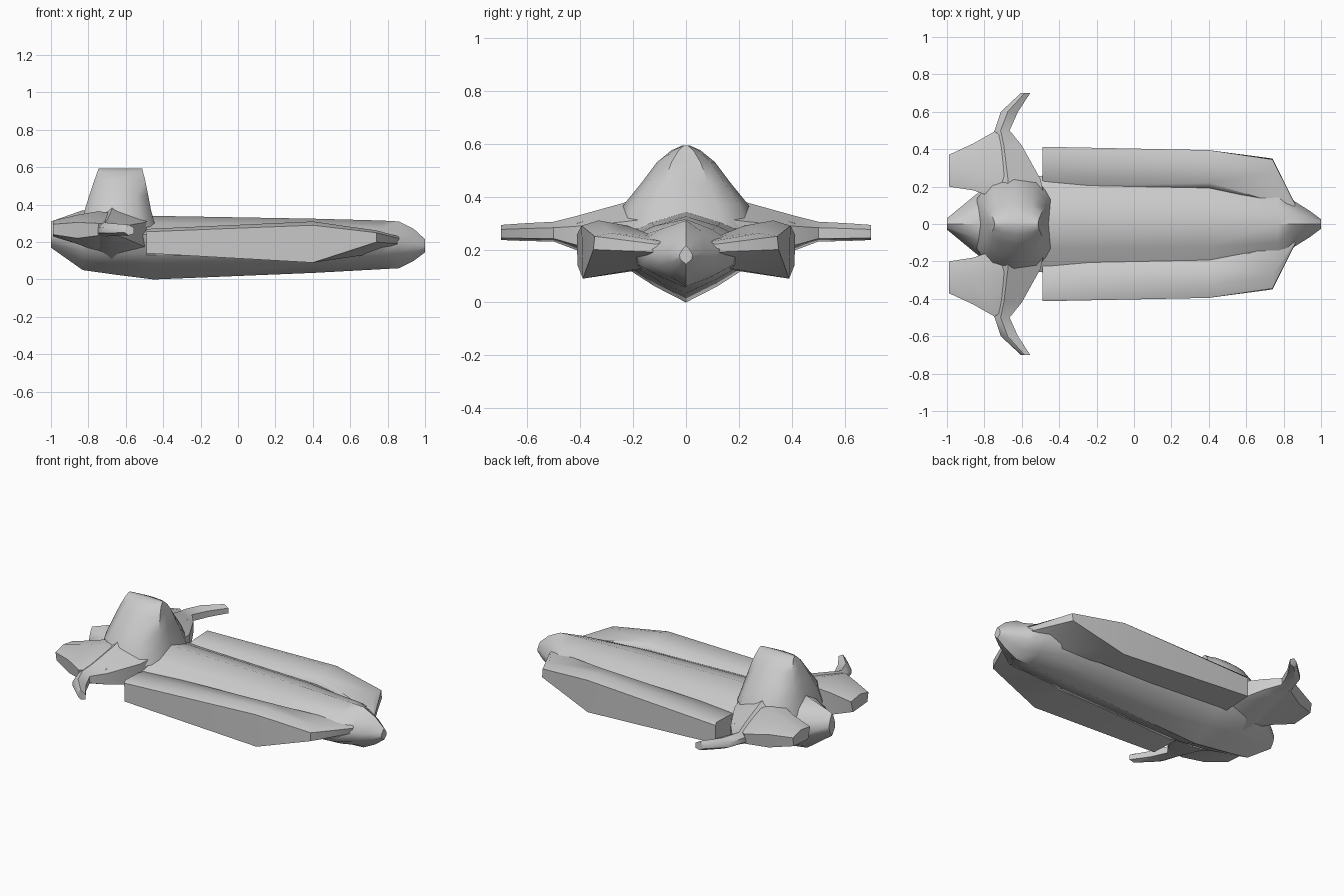
import bpy, bmesh, math

if "Cube" in bpy.data.objects:
    bpy.data.objects.remove(bpy.data.objects["Cube"])


def loft(name, rings, mirror=False, angle=38):
    """Skin a row of closed rings, cap both ends, optionally mirror across y."""
    bm = bmesh.new()
    rows = [[bm.verts.new(p) for p in ring] for ring in rings]
    n = len(rows[0])
    for a, b in zip(rows, rows[1:]):
        for i in range(n):
            j = (i + 1) % n
            bm.faces.new((a[i], a[j], b[j], b[i]))
    bm.faces.new(rows[0])
    bm.faces.new(rows[-1])
    bmesh.ops.recalc_face_normals(bm, faces=bm.faces)
    me = bpy.data.meshes.new(name)
    bm.to_mesh(me)
    bm.free()
    ob = bpy.data.objects.new(name, me)
    bpy.context.collection.objects.link(ob)
    bpy.ops.object.select_all(action='DESELECT')
    ob.select_set(True)
    bpy.context.view_layer.objects.active = ob
    bpy.ops.object.shade_smooth_by_angle(angle=math.radians(angle))
    if mirror:
        m = ob.modifiers.new("mirror", 'MIRROR')
        m.use_axis = (False, True, False)
        m.use_mirror_merge = False
    return ob


# main hull: diamond-like sections (x, half width, top, middle, bottom)
def hull_ring(x, w, zt, zm, zb):
    half = [(0, zt), (w * .5, zm + (zt - zm) * .62), (w, zm),
            (w * .88, zm + (zb - zm) * .45), (w * .45, zm + (zb - zm) * .75), (0, zb)]
    other = [(-y, z) for y, z in half[-2:0:-1]]
    return [(x, y, z) for y, z in half + other]


loft("hull", [hull_ring(*s) for s in (
    (-1.0, .03, .31, .24, .17),
    (-.83, .17, .37, .24, .05),
    (-.65, .25, .36, .24, .025),
    (-.45, .26, .34, .24, .0),
    (.40, .24, .325, .23, .035),
    (.77, .20, .315, .21, .055),
    (.86, .12, .31, .20, .06),
    (.94, .07, .27, .19, .10),
    (1.0, .025, .215, .18, .145))], angle=50)

# side pods, flat at the rear and blending into the nose
pod = (
    (-.49, [(.20, .25), (.27, .265), (.40, .27), (.413, .255), (.41, .14), (.20, .13)]),
    (.40, [(.19, .25), (.22, .29), (.33, .31), (.395, .29), (.39, .09), (.19, .12)]),
    (.74, [(.10, .22), (.12, .25), (.28, .262), (.345, .25), (.35, .20), (.10, .14)]),
    (.86, [(.05, .21), (.06, .23), (.09, .23), (.11, .22), (.11, .19), (.05, .17)]))
loft("side_pod", [[(x, y, z) for y, z in pts] for x, pts in pod], mirror=True)


# command tower: rounded plan rings (z, back x, front x, half width)
def tower_ring(z, xb, xf, w):
    pts = []
    for k in range(12):
        a = math.tau * k / 12
        r = (xf - xb) / 2
        pts.append(((xb + xf) / 2 + r * max(-1, min(1, 1.25 * math.cos(a))),
                    w * math.sin(a), z))
    return pts


loft("command_tower", [tower_ring(*s) for s in (
    (.28, -.84, -.44, .27),
    (.37, -.82, -.465, .235),
    (.45, -.795, -.48, .17),
    (.53, -.768, -.496, .11),
    (.575, -.752, -.508, .055),
    (.593, -.745, -.512, .015))], angle=45)


# swept wing: sections along the span (y, back x, front x, top, bottom)
def wing_ring(y, xb, xf, zt, zb):
    zm, c = (zt + zb) / 2, xf - xb
    return [(xb, y, zm + (zt - zm) * .3), (xb + c * .4, y, zt), (xf, y, zm + (zt - zm) * .4),
            (xf, y, zm - (zm - zb) * .7), (xb + c * .4, y, zb), (xb, y, zm - (zm - zb) * .5)]


loft("wing", [wing_ring(*s) for s in (
    (.10, -.82, -.47, .42, .09),
    (.24, -.79, -.50, .375, .14),
    (.42, -.76, -.60, .325, .20),
    (.50, -.745, -.665, .305, .23),
    (.60, -.712, -.62, .30, .232),
    (.70, -.605, -.555, .293, .236))], mirror=True, angle=45)

# engine blocks trailing behind the wing roots
engine = (
    (-.99, [(.20, .30), (.29, .315), (.37, .295), (.36, .24), (.22, .23)]),
    (-.86, [(.18, .33), (.28, .345), (.43, .305), (.42, .22), (.19, .19)]),
    (-.745, [(.14, .36), (.27, .365), (.495, .30), (.48, .235), (.15, .15)]),
    (-.62, [(.12, .33), (.24, .345), (.41, .30), (.40, .23), (.13, .15)]))
loft("engine_block", [[(x, y, z) for y, z in pts] for x, pts in engine], mirror=True)
